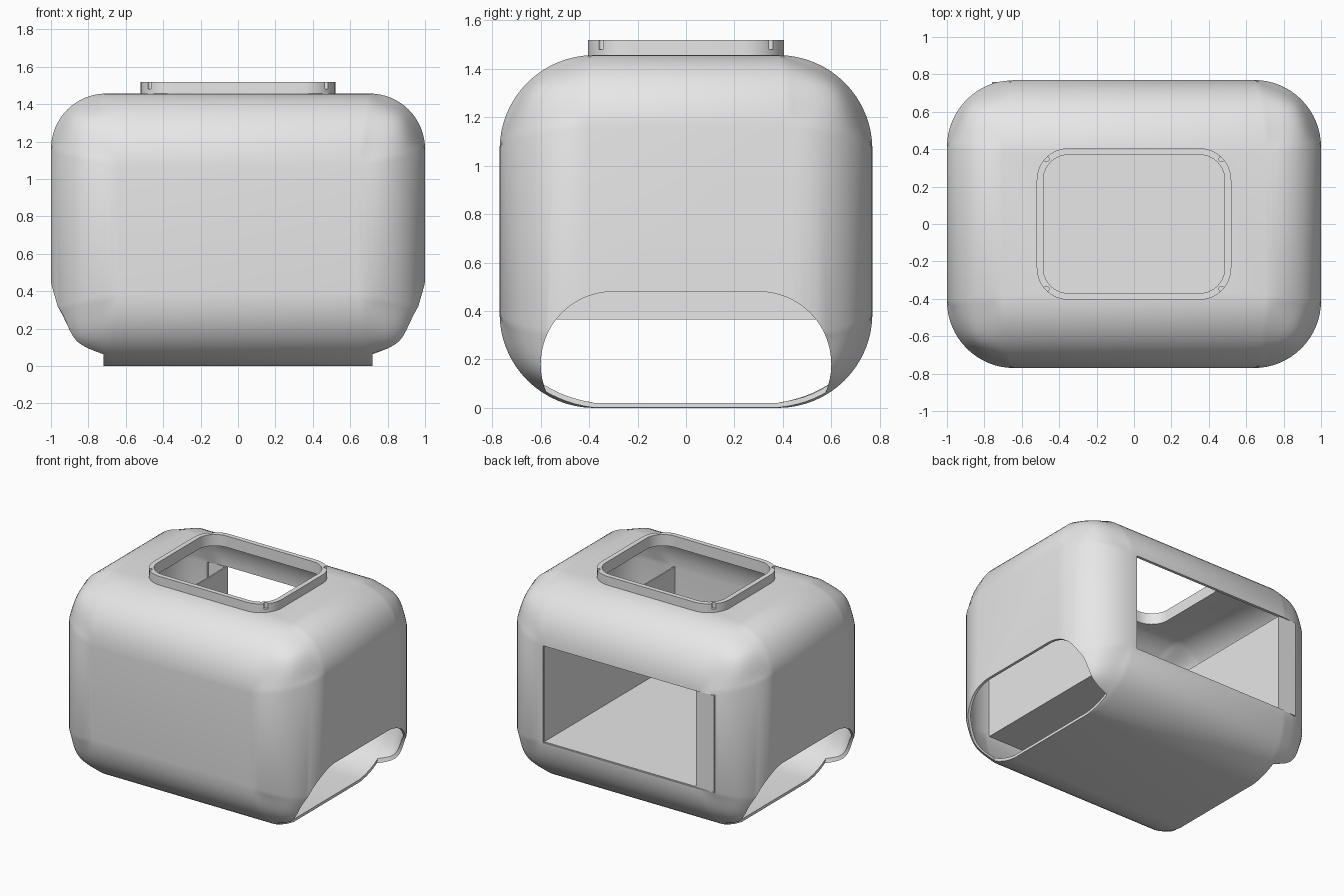
import bpy, bmesh, math
from mathutils import Vector

cube = bpy.data.objects.get("Cube")
if cube:
    bpy.data.objects.remove(cube, do_unlink=True)

grey = bpy.data.materials.new("light_grey")
grey.use_nodes = True
COLOR = (0.8, 0.8, 0.8, 1)
grey.diffuse_color = COLOR
grey.node_tree.nodes["Principled BSDF"].inputs["Base Color"].default_value = COLOR


def add_object(name, bm):
    bmesh.ops.recalc_face_normals(bm, faces=bm.faces)
    mesh = bpy.data.meshes.new(name)
    bm.to_mesh(mesh)
    bm.free()
    obj = bpy.data.objects.new(name, mesh)
    mesh.materials.append(grey)
    bpy.context.collection.objects.link(obj)
    return obj


def box(name, low, high):
    bm = bmesh.new()
    bmesh.ops.create_cube(bm, size=1)
    low, high = Vector(low), Vector(high)
    for v in bm.verts:
        v.co = (low + high) / 2 + v.co * (high - low)
    return add_object(name, bm)


def rounded_prism(name, half_u, half_v, radius, place, travel, steps=16):
    """Extrude a rounded rectangle; place maps its (u, v) to 3D."""
    bm = bmesh.new()
    ring = []
    for q, (su, sv) in enumerate([(1, 1), (-1, 1), (-1, -1), (1, -1)]):
        for i in range(steps + 1):
            a = (q + i / steps) * math.pi / 2
            u = su * (half_u - radius) + radius * math.cos(a)
            v = sv * (half_v - radius) + radius * math.sin(a)
            ring.append(bm.verts.new(place(u, v)))
    bmesh.ops.remove_doubles(bm, verts=ring, dist=1e-5)
    face = bm.faces.new([v for v in ring if v.is_valid])
    side = bmesh.ops.extrude_face_region(bm, geom=[face])
    moved = [g for g in side["geom"] if isinstance(g, bmesh.types.BMVert)]
    bmesh.ops.translate(bm, verts=moved, vec=travel)
    return add_object(name, bm)


def apply(obj, kind, **settings):
    mod = obj.modifiers.new(kind, kind)
    for key, value in settings.items():
        setattr(mod, key, value)
    bpy.context.view_layer.objects.active = obj
    bpy.ops.object.modifier_apply(modifier=mod.name)


def cut(obj, cutter):
    cutter.hide_render = True
    apply(obj, "BOOLEAN", operation="DIFFERENCE", solver="EXACT", object=cutter)
    bpy.data.objects.remove(cutter, do_unlink=True)


def smooth(obj):
    bpy.ops.object.select_all(action="DESELECT")
    obj.select_set(True)
    bpy.context.view_layer.objects.active = obj
    bpy.ops.object.shade_smooth_by_angle(angle=math.radians(30))


# Hollow body, with a different rounding for edges along x, y and z
TOP = 1.457
body = box("body_shell", (-1, -0.77, 0), (1, 0.77, TOP))
bm = bmesh.new()
bm.from_mesh(body.data)
weights = bm.edges.layers.float.new("bevel_weight_edge")
for e in bm.edges:
    d = e.verts[0].co - e.verts[1].co
    axis = max(range(3), key=lambda i: abs(d[i]))
    e[weights] = (1.0, 0.76, 0.92)[axis]
bm.to_mesh(body.data)
bm.free()
apply(body, "BEVEL", width=0.39, segments=16, limit_method="WEIGHT")
apply(body, "SOLIDIFY", thickness=0.02, offset=-1)

# Side openings
for sx in (-1, 1):
    cut(body, rounded_prism("side_cutter", 0.6, 0.3, 0.299,
                            lambda u, v: (sx * 0.72, u, 0.18 + v), (sx * 0.6, 0, 0)))

# Back window
FLOOR, SILL_TOP, WALL = 0.37, 1.08, 0.62
cut(body, box("window_cutter", (-0.76, 0.5, FLOOR), (WALL, 1, SILL_TOP)))

# Top opening
cut(body, rounded_prism("hatch_cutter", 0.485, 0.37, 0.135,
                        lambda u, v: (u, v, 1.3), (0, 0, 0.4)))
smooth(body)

# Raised rim with four screw holes
rim = rounded_prism("hatch_rim", 0.52, 0.405, 0.17,
                    lambda u, v: (u, v, TOP - 0.01), (0, 0, 0.073))
cut(rim, rounded_prism("rim_cutter", 0.485, 0.37, 0.135,
                       lambda u, v: (u, v, 1.3), (0, 0, 0.4)))
for sx in (-1, 1):
    for sy in (-1, 1):
        cut(rim, rounded_prism("screw_cutter", 0.014, 0.014, 0.0139,
                               lambda u, v: (sx * 0.468 + u, sy * 0.347 + v, 1.48),
                               (0, 0, 0.1), 4))
smooth(rim)

# Inner tray, open at the top and the back
box("tray_floor", (-WALL, -0.755, FLOOR - 0.005), (WALL, 0.76, FLOOR + 0.005))
for name, x in (("tray_wall_left", WALL), ("tray_wall_right", -WALL)):
    box(name, (x - 0.005, -0.755, FLOOR - 0.005), (x + 0.005, 0.76, SILL_TOP))

# Filler strip beside the window
box("window_filler", (-0.76, 0.742, FLOOR), (-WALL, 0.76, SILL_TOP))
